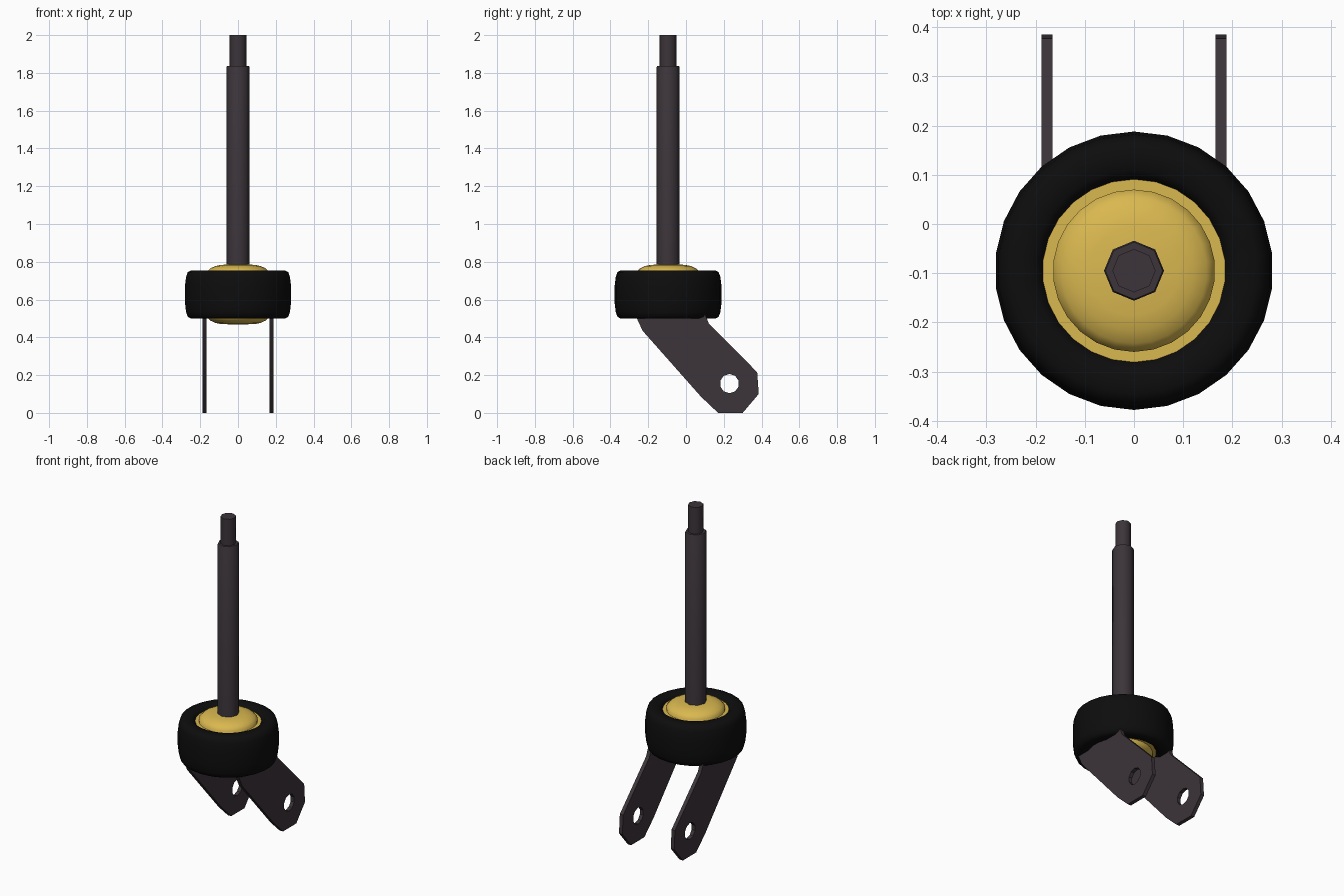
import bpy
import bmesh
from math import cos, sin, pi, radians
from mathutils import Vector, Matrix

if "Cube" in bpy.data.objects:
    bpy.data.objects.remove(bpy.data.objects["Cube"], do_unlink=True)

AXIS_Y = -0.095  # the wheel and shaft share this vertical axis


def material(name, rgb):
    mat = bpy.data.materials.new(name)
    mat.use_nodes = True
    colour = (*rgb, 1)
    mat.diffuse_color = colour
    mat.node_tree.nodes["Principled BSDF"].inputs["Base Color"].default_value = colour
    return mat


steel = material("dark steel", (0.045, 0.035, 0.042))
rubber = material("black rubber", (0.004, 0.004, 0.004))
gold = material("gold", (0.7, 0.48, 0.08))


def finish(obj, mat, angle):
    obj.data.materials.append(mat)
    bpy.ops.object.select_all(action="DESELECT")
    obj.select_set(True)
    bpy.context.view_layer.objects.active = obj
    bpy.ops.object.shade_smooth_by_angle(angle=radians(angle))


def lathe(name, profile, sides, mat, angle=50, closed=False):
    """Turn an (r, z) profile about the axis, with a corner on +y."""
    bm = bmesh.new()
    rings = []
    for r, z in profile:
        if r == 0:
            rings.append([bm.verts.new((0, 0, z))] * sides)
        else:
            rings.append([bm.verts.new((r * sin(2 * pi * i / sides),
                                        r * cos(2 * pi * i / sides), z))
                          for i in range(sides)])
    pairs = list(zip(rings, rings[1:]))
    if closed:
        pairs.append((rings[-1], rings[0]))
    for a, b in pairs:
        for i in range(sides):
            j = (i + 1) % sides
            corners = list(dict.fromkeys((a[i], a[j], b[j], b[i])))
            bm.faces.new(corners)
    bmesh.ops.recalc_face_normals(bm, faces=bm.faces)
    mesh = bpy.data.meshes.new(name)
    bm.to_mesh(mesh)
    bm.free()
    obj = bpy.data.objects.new(name, mesh)
    obj.location.y = AXIS_Y
    bpy.context.collection.objects.link(obj)
    finish(obj, mat, angle)
    return obj


def mirrored(half, mid):
    """Complete an upper half profile with its reflection in z = mid."""
    return half + [(r, 2 * mid - z) for r, z in reversed(half)]


# Tyre with rounded shoulders and a hollow centre
MID = 0.627
tyre_half = [(0.182, 0.7), (0.186, 0.735), (0.205, 0.755), (0.25, 0.755),
             (0.268, 0.745), (0.277, 0.72), (0.283, 0.67)]
lathe("tyre", mirrored(tyre_half, MID), 26, rubber, 60, closed=True)

# Rim ring and domed hub
rim_half = [(0.155, 0.735), (0.188, 0.735)]
lathe("rim", mirrored(rim_half, MID), 26, gold, 40, closed=True)
hub_half = [(0, 0.786), (0.09, 0.784), (0.122, 0.777), (0.148, 0.765), (0.165, 0.748)]
lathe("hub", mirrored(hub_half, MID), 26, gold, 50)

# Stepped upright shaft
shaft = [(0, 0.65), (0.061, 0.65), (0.061, 1.83), (0.058, 1.836),
         (0.044, 1.836), (0.044, 2.0), (0, 2.0)]
lathe("shaft", shaft, 8, steel, 50)

# Fork plates: a slanted outline in y, z with an axle hole
outline = [(-0.26, 0.56), (-0.26, 0.5), (-0.23, 0.435), (0.08, 0.085), (0.17, 0.0),
           (0.3, 0.0), (0.385, 0.1), (0.377, 0.215), (0.12, 0.475), (0.102, 0.52),
           (0.0, 0.62), (-0.18, 0.62)]
hole = [(0.23 + 0.051 * cos(pi * (i + 0.5) / 5), 0.155 + 0.051 * sin(pi * (i + 0.5) / 5))
        for i in range(10)]


def plate(name, x):
    curve = bpy.data.curves.new(name, "CURVE")
    curve.dimensions = "2D"
    curve.fill_mode = "BOTH"
    curve.extrude = 0.0115
    for points in (outline, hole):
        spline = curve.splines.new("POLY")
        spline.points.add(len(points) - 1)
        for point, (y, z) in zip(spline.points, points):
            point.co = (y, z, 0, 1)
        spline.use_cyclic_u = True
    obj = bpy.data.objects.new(name, curve)
    bpy.context.collection.objects.link(obj)
    obj.location.x = x
    obj.rotation_euler = (pi / 2, 0, pi / 2)
    bpy.ops.object.select_all(action="DESELECT")
    obj.select_set(True)
    bpy.context.view_layer.objects.active = obj
    bpy.ops.object.convert(target="MESH")
    obj = bpy.context.view_layer.objects.active
    # Join the curve's separate caps and sides
    bm = bmesh.new()
    bm.from_mesh(obj.data)
    bmesh.ops.remove_doubles(bm, verts=bm.verts, dist=0.0005)
    bmesh.ops.recalc_face_normals(bm, faces=bm.faces)
    bm.to_mesh(obj.data)
    bm.free()
    finish(obj, steel, 20)


plate("left_fork_plate", 0.177)
plate("right_fork_plate", -0.177)
